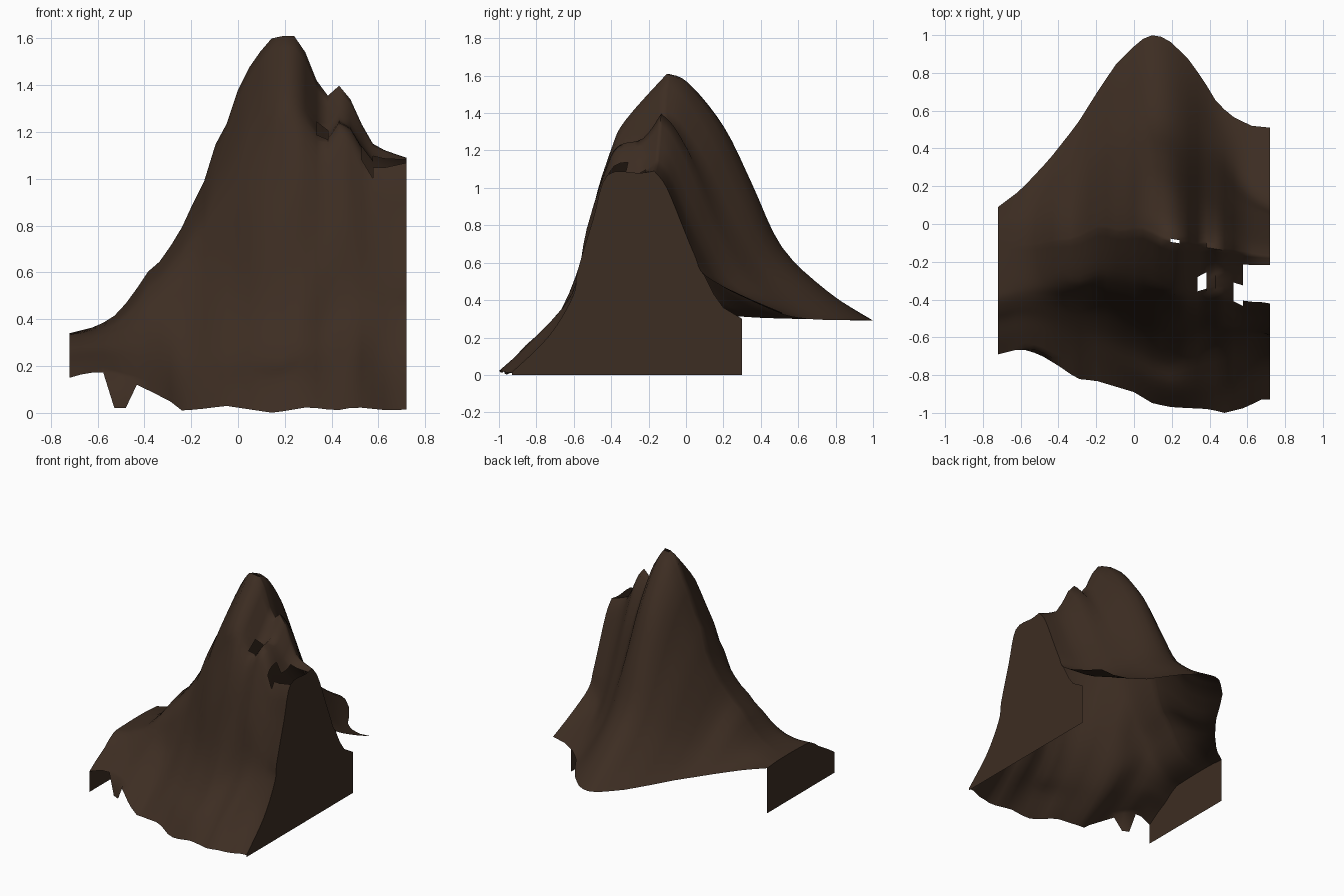
import bpy, math
from mathutils import Vector

if "Cube" in bpy.data.objects:
    bpy.data.objects.remove(bpy.data.objects["Cube"])

# One dark rock colour
rock = bpy.data.materials.new("dark_brown_rock")
rock.diffuse_color = (0.046, 0.026, 0.016, 1)
rock.use_nodes = True
rock.node_tree.nodes["Principled BSDF"].inputs["Base Color"].default_value = rock.diffuse_color

# Outlines along x: (x, value)
RIDGE_Z = [(-.72, .34), (-.6, .37), (-.52, .42), (-.46, .49), (-.38, .61), (-.33, .65),
           (-.25, .77), (-.2, .88), (-.14, 1.0), (-.1, 1.14), (-.05, 1.23), (0, 1.38),
           (.05, 1.48), (.1, 1.55), (.144, 1.6), (.19, 1.61), (.24, 1.61), (.288, 1.54),
           (.336, 1.42), (.384, 1.355), (.43, 1.4), (.48, 1.34), (.53, 1.23), (.576, 1.15),
           (.63, 1.12), (.72, 1.09)]
RIDGE_Y = [(-.72, -.12), (-.46, -.11), (-.33, -.08), (-.2, -.03), (.05, -.04), (.2, -.09),
           (.43, -.14), (.72, -.17)]
FRONT_Y = [(-.72, -.69), (-.6, -.66), (-.5, -.69), (-.4, -.75), (-.3, -.82), (-.2, -.83),
           (-.1, -.86), (0, -.89), (.1, -.95), (.2, -.97), (.4, -.98), (.48, -1), (.6, -.97),
           (.66, -.93), (.72, -.93)]
FRONT_Z = [(-.72, .15), (-.65, .17), (-.58, .175), (-.43, .12), (-.35, .08), (-.29, .05),
           (-.25, .01), (-.17, .015), (-.05, .03), (.15, .0), (.3, .025),
           (.42, .01), (.5, .025), (.65, .01), (.72, .015)]
BACK_Y = [(-.72, .09), (-.6, .18), (-.45, .34), (-.3, .53), (-.2, .69), (-.1, .84), (0, .94),
          (.06, .99), (.1, 1), (.15, .99), (.2, .96), (.3, .86), (.4, .71), (.44, .64),
          (.52, .57), (.62, .52), (.72, .51)]
BACK_Z = [(-.72, .33), (-.4, .305), (0, .29), (.4, .295), (.72, .335)]

# Normalised slope sections at the stations: (distance, height)
STATIONS = [-.72, -.3, -.05, .2, .45, .58, .72]
FRONT = [
    [(0, 0), (.15, .3), (.3, .55), (.4, .78), (.51, .95), (.62, .98), (.85, 1), (1, 1)],
    [(0, 0), (.2, .14), (.35, .27), (.48, .42), (.56, .57), (.64, .77), (.73, .89), (1, 1)],
    [(0, 0), (.13, .08), (.29, .18), (.43, .33), (.53, .5), (.62, .67), (.75, .83), (1, 1)],
    [(0, 0), (.13, .09), (.27, .14), (.42, .27), (.53, .53), (.65, .73), (.72, .83), (1, 1)],
    [(0, 0), (.15, .09), (.46, .3), (.56, .59), (.68, .83), (.75, .89), (.9, .91), (1, 1)],
    [(0, 0), (.3, .18), (.45, .36), (.52, .53), (.58, .7), (.69, .91), (.89, .94), (1, 1)],
    [(0, 0), (.26, .18), (.43, .38), (.46, .5), (.57, .76), (.67, .98), (.9, .99), (1, 1)]]
BACK = [
    [(0, 1), (.2, .98), (.4, .9), (.55, .75), (.7, .5), (.85, .25), (1, 0)],
    [(0, 1), (.12, .9), (.27, .72), (.45, .48), (.6, .3), (.8, .12), (1, 0)],
    [(0, 1), (.1, .93), (.25, .75), (.4, .52), (.56, .29), (.77, .12), (1, 0)],
    [(0, 1), (.1, .965), (.26, .8), (.4, .56), (.55, .3), (.78, .12), (1, 0)],
    [(0, 1), (.1, .92), (.25, .72), (.42, .44), (.62, .2), (.83, .07), (1, 0)],
    [(0, 1), (.09, .92), (.23, .65), (.37, .41), (.51, .2), (.75, .09), (1, 0)],
    [(0, 1), (.1, .88), (.25, .55), (.32, .4), (.4, .26), (.69, .12), (1, 0)]]


def lerp_table(table, x):
    for (x0, v0), (x1, v1) in zip(table, table[1:]):
        if x <= x1:
            return v0 + (v1 - v0) * max(0, (x - x0) / (x1 - x0))
    return table[-1][1]


def section(shapes, x):
    """Blend the two neighbouring slope sections."""
    i = max(k for k in range(len(STATIONS) - 1) if STATIONS[k] <= x + 1e-6)
    t = min(1, (x - STATIONS[i]) / (STATIONS[i + 1] - STATIONS[i]))
    return [Vector(a).lerp(Vector(b), t) for a, b in zip(shapes[i], shapes[i + 1])]


def resample(pts, steps):
    """Catmull-Rom curve through the points."""
    p = [pts[0]] + pts + [pts[-1]]
    out = []
    for i in range(1, len(p) - 2):
        a, b, c, d = p[i - 1:i + 3]
        for k in range(steps):
            t = k / steps
            out.append(b + .5 * t * (c - a + t * (2 * a - 5 * b + 4 * c - d
                                                  + t * (3 * (b - c) + d - a))))
    return out + [pts[-1]]


def column(x):
    yf, zf, yr = (lerp_table(t, x) for t in (FRONT_Y, FRONT_Z, RIDGE_Y))
    zr, yb, zb = (lerp_table(t, x) for t in (RIDGE_Z, BACK_Y, BACK_Z))
    front = [(yf + (yr - yf) * u, zf + (zr - zf) * h) for u, h in resample(section(FRONT, x), 4)]
    back = [(yr + (yb - yr) * u, zb + (zr - zb) * h) for u, h in resample(section(BACK, x), 4)]
    pts = front + back[1:]
    n = len(pts) - 1
    # shallow gullies running down the slopes, fading out at the rims
    fade = min(1, (.72 - abs(x)) * 4)
    out = [(x, y + .008 * fade * math.sin(math.pi * i / n) ** 2 * math.sin(17 * x + 5 * z), z)
           for i, (y, z) in enumerate(pts)]
    # hanging tooth on the front rim
    if -.54 < x < -.47:
        out[0] = (x, yf, .02)
    return out


def add_mesh(name, verts, faces):
    mesh = bpy.data.meshes.new(name)
    mesh.from_pydata(verts, [], faces)
    mesh.materials.append(rock)
    obj = bpy.data.objects.new(name, mesh)
    bpy.context.collection.objects.link(obj)
    return obj


# Openings in the upper slope: x min, x max, y min, y max
HOLES = [(.19, .241, -.115, -.085), (.335, .385, -.35, -.25), (.527, .73, -.41, -.3),
         (.575, .73, -.3, -.21)]

# Mountain skin
COLS = 30
cols = [column(-.72 + .048 * i) for i in range(COLS + 1)]
rows = len(cols[0])
verts = [v for c in cols for v in c]
faces = []
for i in range(COLS):
    for j in range(rows - 1):
        f = (i * rows + j, (i + 1) * rows + j, (i + 1) * rows + j + 1, i * rows + j + 1)
        cx = sum(verts[k][0] for k in f) / 4
        cy = sum(verts[k][1] for k in f) / 4
        if not any(a < cx < b and c < cy < d for a, b, c, d in HOLES):
            faces.append(f)
skin = add_mesh("mountain_slopes", verts, faces)
bpy.context.view_layer.objects.active = skin
skin.select_set(True)
bpy.ops.object.shade_smooth_by_angle(angle=math.radians(75))

# Flat cut walls on both sides
right = [v for v in cols[-1] if v[1] < .1]
right += [(.72, y, z) for y, z in ((.1, .53), (.15, .43), (.2, .36), (.3, .3), (.3, 0), (-.93, 0))]
add_mesh("right_cut_wall", right, [tuple(range(len(right)))])
left = cols[0] + [(-.72, .09, 0), (-.72, -.69, 0)]
add_mesh("left_cut_wall", left, [tuple(reversed(range(len(left))))])
